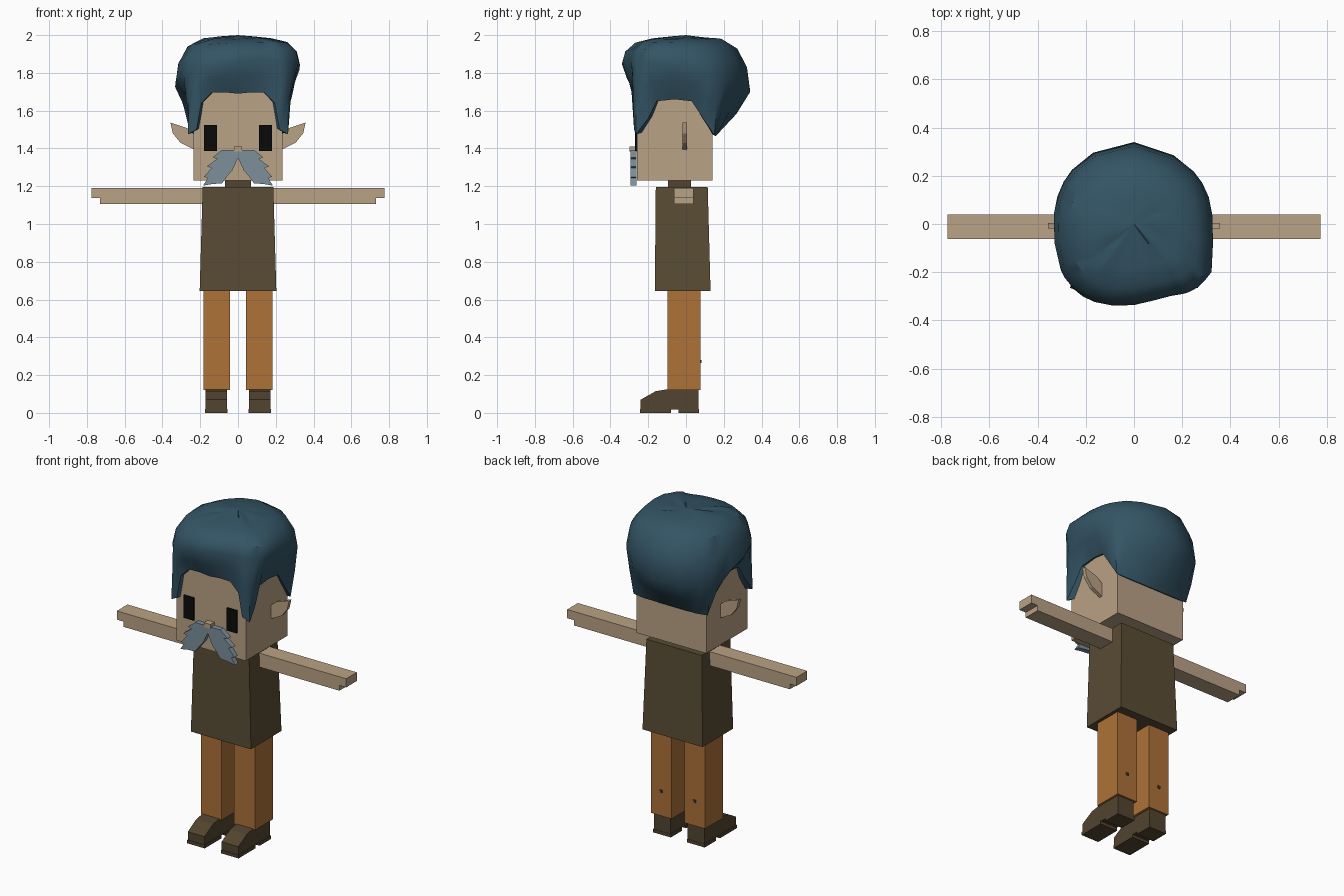
import bpy, bmesh, math, random

random.seed(4)
cube = bpy.data.objects.get("Cube")
if cube:
    bpy.data.objects.remove(cube, do_unlink=True)


def material(name, rgb):
    mat = bpy.data.materials.new(name)
    mat.use_nodes = True
    mat.diffuse_color = (*rgb, 1)
    bsdf = next(n for n in mat.node_tree.nodes if n.type == 'BSDF_PRINCIPLED')
    bsdf.inputs["Base Color"].default_value = (*rgb, 1)
    return mat


SKIN = material("skin", (0.49, 0.36, 0.235))
TUNIC = material("dark olive cloth", (0.1, 0.072, 0.035))
TROUSERS = material("orange brown cloth", (0.42, 0.168, 0.04))
LEATHER = material("brown leather", (0.085, 0.059, 0.029))
HAIR = material("blue hair", (0.034, 0.09, 0.13))
GREY = material("grey blue whiskers", (0.205, 0.275, 0.33))
BLACK = material("black", (0.003, 0.003, 0.003))


def finish(name, bm, mat):
    bmesh.ops.recalc_face_normals(bm, faces=bm.faces)
    mesh = bpy.data.meshes.new(name)
    bm.to_mesh(mesh)
    bm.free()
    mesh.materials.append(mat)
    obj = bpy.data.objects.new(name, mesh)
    bpy.context.collection.objects.link(obj)
    return obj


def bridge(bm, low, high):
    n = len(low)
    for i in range(n):
        j = (i + 1) % n
        bm.faces.new((low[i], low[j], high[j], high[i]))


def loft(name, first, last, mat):
    """Solid between two outlines with equal point counts."""
    bm = bmesh.new()
    a = [bm.verts.new(p) for p in first]
    b = [bm.verts.new(p) for p in last]
    bm.faces.new(a)
    bm.faces.new(b)
    bridge(bm, a, b)
    return finish(name, bm, mat)


def rect(x, y, z):
    return [(x[0], y[0], z), (x[1], y[0], z), (x[1], y[1], z), (x[0], y[1], z)]


def box(name, x, y, z, mat):
    return loft(name, rect(x, y, z[0]), rect(x, y, z[1]), mat)


def plate_xz(name, pts, y, mat, side=1):
    """Front-facing outline extruded along y."""
    return loft(name, [(side * x, y[0], z) for x, z in pts],
                [(side * x, y[1], z) for x, z in pts], mat)


def plate_yz(name, pts, x, mat):
    """Side-facing outline extruded along x."""
    return loft(name, [(x[0], y, z) for y, z in pts],
                [(x[1], y, z) for y, z in pts], mat)


# Head, neck, nose and tapered tunic
box("head", (-0.235, 0.235), (-0.26, 0.14), (1.23, 1.72), SKIN)
box("neck", (-0.068, 0.068), (-0.095, 0.026), (1.18, 1.24), LEATHER)
box("nose", (-0.022, 0.022), (-0.298, -0.255), (1.383, 1.41), SKIN)
loft("tunic", rect((-0.203, 0.203), (-0.165, 0.13), 0.645),
     rect((-0.187, 0.187), (-0.16, 0.115), 1.195), TUNIC)

EAR = [(0.225, 1.47), (0.27, 1.508), (0.358, 1.537), (0.345, 1.48),
       (0.305, 1.43), (0.225, 1.39)]
ARM = [(0.18, 1.105), (0.73, 1.105), (0.73, 1.137), (0.775, 1.137),
       (0.775, 1.19), (0.18, 1.19)]
WHISKERS = [(0, 1.392), (0.085, 1.392), (0.135, 1.352), (0.11, 1.345),
            (0.165, 1.305), (0.14, 1.297), (0.18, 1.25), (0.16, 1.243),
            (0.185, 1.203), (0.135, 1.212), (0.085, 1.215), (0.06, 1.25),
            (0.03, 1.285), (0, 1.35)]
SHOE = [(0.066, 0.125), (-0.1, 0.125), (-0.16, 0.115), (-0.24, 0.07),
        (-0.24, 0.018), (-0.05, 0.018), (0.066, 0.018)]

# Paired parts
for side, label in ((1, "left"), (-1, "right")):
    def span(a, b):
        return tuple(sorted((side * a, side * b)))

    plate_xz(label + "_ear", EAR, (-0.018, 0.004), SKIN, side)
    plate_xz(label + "_arm", ARM, (-0.063, 0.04), SKIN, side)
    plate_xz(label + "_moustache", WHISKERS, (-0.293, -0.262), GREY, side)
    box(label + "_eye", span(0.112, 0.18), (-0.269, -0.26), (1.386, 1.524), BLACK)
    box(label + "_leg", span(0.043, 0.183), (-0.098, 0.077), (0.12, 0.65), TROUSERS)
    box(label + "_calf_stud", span(0.106, 0.121), (0.07, 0.083), (0.263, 0.279), LEATHER)
    plate_yz(label + "_shoe", SHOE, span(0.058, 0.171), LEATHER)
    box(label + "_sole", span(0.055, 0.174), (-0.243, -0.08), (0, 0.02), LEATHER)
    box(label + "_heel", span(0.055, 0.174), (-0.04, 0.068), (0, 0.02), LEATHER)

# Hair: hairline around the head, swelling to an uneven outline, then closing
HAIRLINE = [(0, -0.275, 1.69), (0.07, -0.275, 1.697), (0.14, -0.275, 1.695),
            (0.195, -0.275, 1.64), (0.22, -0.275, 1.5), (0.265, -0.265, 1.475),
            (0.26, -0.2, 1.56), (0.25, -0.155, 1.65), (0.25, -0.06, 1.66),
            (0.25, 0.03, 1.65), (0.25, 0.09, 1.56), (0.25, 0.15, 1.47),
            (0.18, 0.157, 1.465), (0.09, 0.157, 1.465), (0, 0.157, 1.465)]
OUTLINE = [(0, 0.34), (0.11, 0.31), (0.3, 0.14), (0.32, -0.05), (0.335, -0.18),
           (0.25, -0.275), (0.12, -0.3), (-0.02, -0.338), (-0.2, -0.31),
           (-0.29, -0.22), (-0.33, -0.04), (-0.27, 0.21)]
polar = sorted((math.atan2(y, x), math.hypot(x, y)) for x, y in OUTLINE)
turn = 2 * math.pi
polar = [(polar[-1][0] - turn, polar[-1][1])] + polar + [(polar[0][0] + turn, polar[0][1])]


def outline_radius(angle):
    for (a, r), (b, s) in zip(polar, polar[1:]):
        if a <= angle <= b:
            return r + (s - r) * (angle - a) / (b - a)


TOP = 1.99
columns = HAIRLINE + [(-x, y, z) for x, y, z in HAIRLINE[-2:0:-1]]
rows = [[] for _ in range(8)]
for x, y, z in columns:
    angle = math.atan2(y, x)
    edge, full = math.hypot(x, y), outline_radius(angle)
    c, s = math.cos(angle), math.sin(angle)
    bulge = 1.78 - 0.08 * s + 0.045 * c
    rise = TOP - bulge
    profile = [(edge * 0.88, z + 0.01), (edge, z),
               (edge + (full - edge) * 0.6, z + (bulge - z) * 0.5),
               (full, bulge), (full * 0.95, bulge + rise * 0.45),
               (full * 0.8, bulge + rise * 0.8),
               (full * 0.55, TOP - 0.01), (full * 0.28, TOP)]
    for k, (r, h) in enumerate(profile):
        if k > 3:
            h += random.uniform(-0.006, 0.004)
        rows[k].append((r * c, r * s, h))

bm = bmesh.new()
rings = [[bm.verts.new(p) for p in row] for row in rows]
for low, high in zip(rings, rings[1:]):
    bridge(bm, low, high)
crown = bm.verts.new((0, 0, 2))
last = rings[-1]
for i, v in enumerate(last):
    bm.faces.new((v, last[(i + 1) % len(last)], crown))
hair = finish("hair", bm, HAIR)

bpy.ops.object.select_all(action='DESELECT')
hair.select_set(True)
bpy.context.view_layer.objects.active = hair
bpy.ops.object.shade_smooth_by_angle(angle=math.radians(35))
